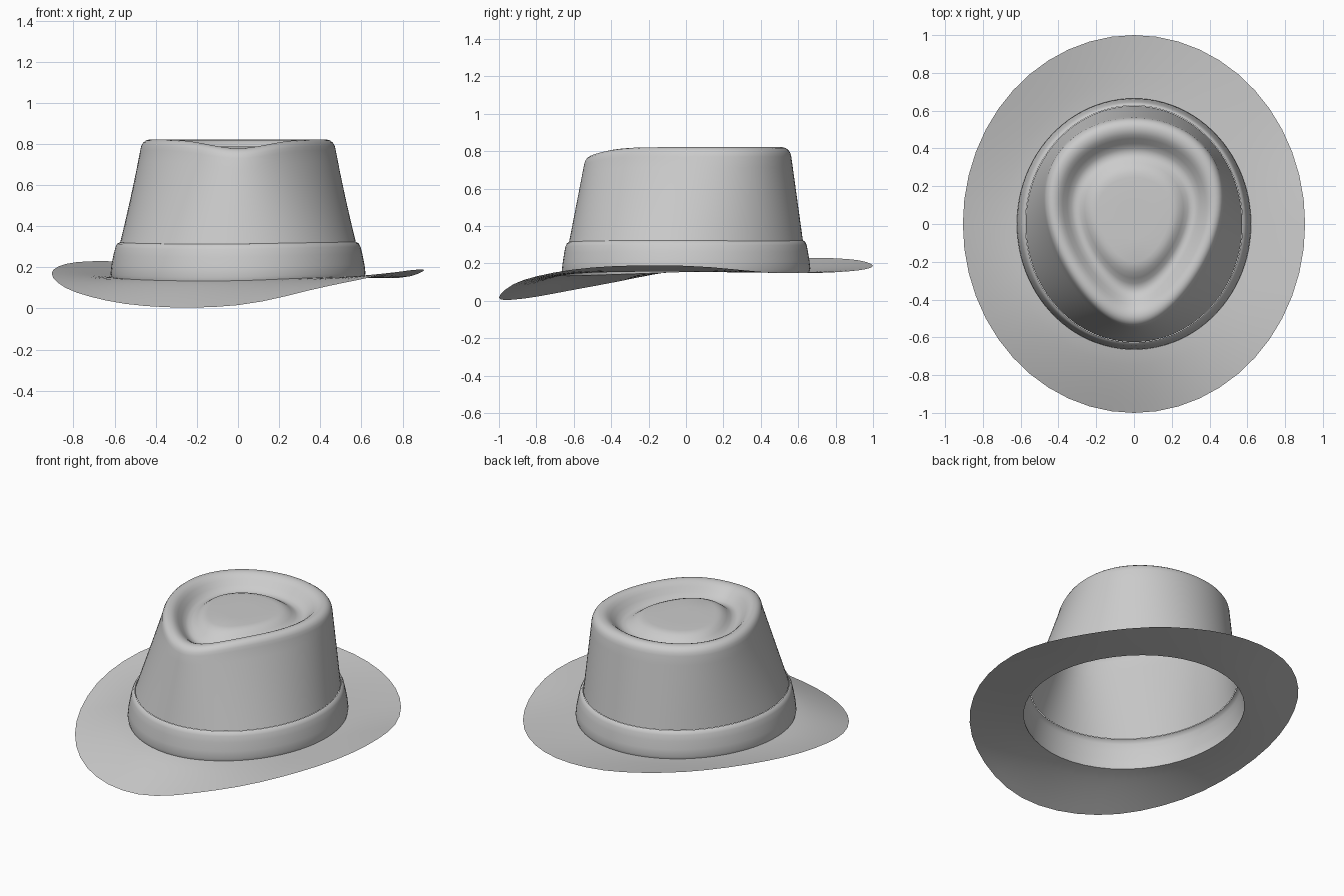
import bpy, math

if "Cube" in bpy.data.objects:
    bpy.data.objects.remove(bpy.data.objects["Cube"])

# Height of the brim's outer edge every 30 degrees, counter-clockwise from +x
EDGE = [.187, .149, .157, .187, .223, .225, .17, .077, .012, .016, .112, .178]


def edge_height(a):
    """Smooth periodic interpolation of the brim edge heights."""
    u = (a / math.tau * 12) % 12
    i, f = int(u), u - int(u)
    p0, p1, p2, p3 = (EDGE[(i + k) % 12] for k in (-1, 0, 1, 2))
    return p1 + .5 * f * (p2 - p0 + f * (2*p0 - 5*p1 + 4*p2 - p3 + f * (3*(p1 - p2) + p3 - p0)))


def base_height(a, z, follow):
    return z + follow * (edge_height(a) - .14)


def loft(name, rings, segments, centre=None, angle=50):
    """Skin a list of ring functions angle -> (x, y, z); optionally close at a centre."""
    verts, faces = [], []
    for ring in rings:
        verts += [ring(math.tau * i / segments) for i in range(segments)]
    for r in range(len(rings) - 1):
        for i in range(segments):
            j = (i + 1) % segments
            a, b = r * segments, (r + 1) * segments
            faces.append((a + i, a + j, b + j, b + i))
    if centre:
        verts.append(centre)
        a = (len(rings) - 1) * segments
        faces += [(a + i, a + (i + 1) % segments, len(verts) - 1) for i in range(segments)]
    mesh = bpy.data.meshes.new(name)
    mesh.from_pydata(verts, [], faces)
    obj = bpy.data.objects.new(name, mesh)
    bpy.context.collection.objects.link(obj)
    bpy.ops.object.select_all(action='DESELECT')
    bpy.context.view_layer.objects.active = obj
    obj.select_set(True)
    bpy.ops.object.shade_smooth_by_angle(angle=math.radians(angle))
    return obj


# Brim: swept oval, snapped down at the front left and up at the back left
def brim_ring(t):
    def ring(a):
        z0 = base_height(a, .15, .12)
        z = z0 + (edge_height(a) - z0) * t ** 1.2
        return ((.617 + .289 * t) * math.cos(a), (.66 + .34 * t) * math.sin(a), z)
    return ring


loft("brim", [brim_ring(1 - k / 8) for k in range(9)], 48)


# Hat band: shallow rounded collar, (x radius, y radius, height fraction)
def band_ring(rx, ry, h):
    def ring(a):
        lo, hi = base_height(a, .15, .12), base_height(a, .32, .05)
        return (rx * math.cos(a), ry * math.sin(a), lo + (hi - lo) * h)
    return ring


BAND = [(.617, .66, 0), (.62, .665, .1), (.615, .66, .35), (.605, .652, .65),
        (.596, .645, .86), (.587, .637, .96), (.575, .627, 1)]
loft("hat_band", [band_ring(*p) for p in BAND], 96)


# Crown: oval base lofted into a teardrop top
def teardrop(a, t):
    s, c = math.sin(a), math.cos(a)
    return t * c * (.447 + .11 * s - .01 * s * s), .03 + t * (.535 * s - .02)


def wall_ring(f):
    def ring(a):
        x1, y1 = teardrop(a, 1.035)
        x0, y0 = .573 * math.cos(a), .625 * math.sin(a)
        z0 = base_height(a, .32, .05)
        z1 = .77 - .04 * max(0, -math.sin(a)) ** 5
        return (x0 + (x1 - x0) * f, y0 + (y1 - y0) * f, z0 + (z1 - z0) * f)
    return ring


def top_ring(t, z):
    def ring(a):
        dip = .042 * max(0, -math.sin(a)) ** 5
        return (*teardrop(a, t), z - dip * min(1, max(0, (t - .4) / .45)))
    return ring


# Teardrop crease: shoulder, ridge, groove, raised plateau
TOP = [(1.025, .79), (1.005, .806), (.975, .817), (.94, .821), (.9, .819), (.86, .810),
       (.82, .793), (.77, .766), (.72, .745), (.67, .737), (.62, .744), (.57, .762),
       (.52, .778), (.47, .786), (.42, .788), (.2, .788)]
loft("crown", [wall_ring(k / 8) for k in range(9)] + [top_ring(*p) for p in TOP],
     96, centre=(0, .03, .788))
